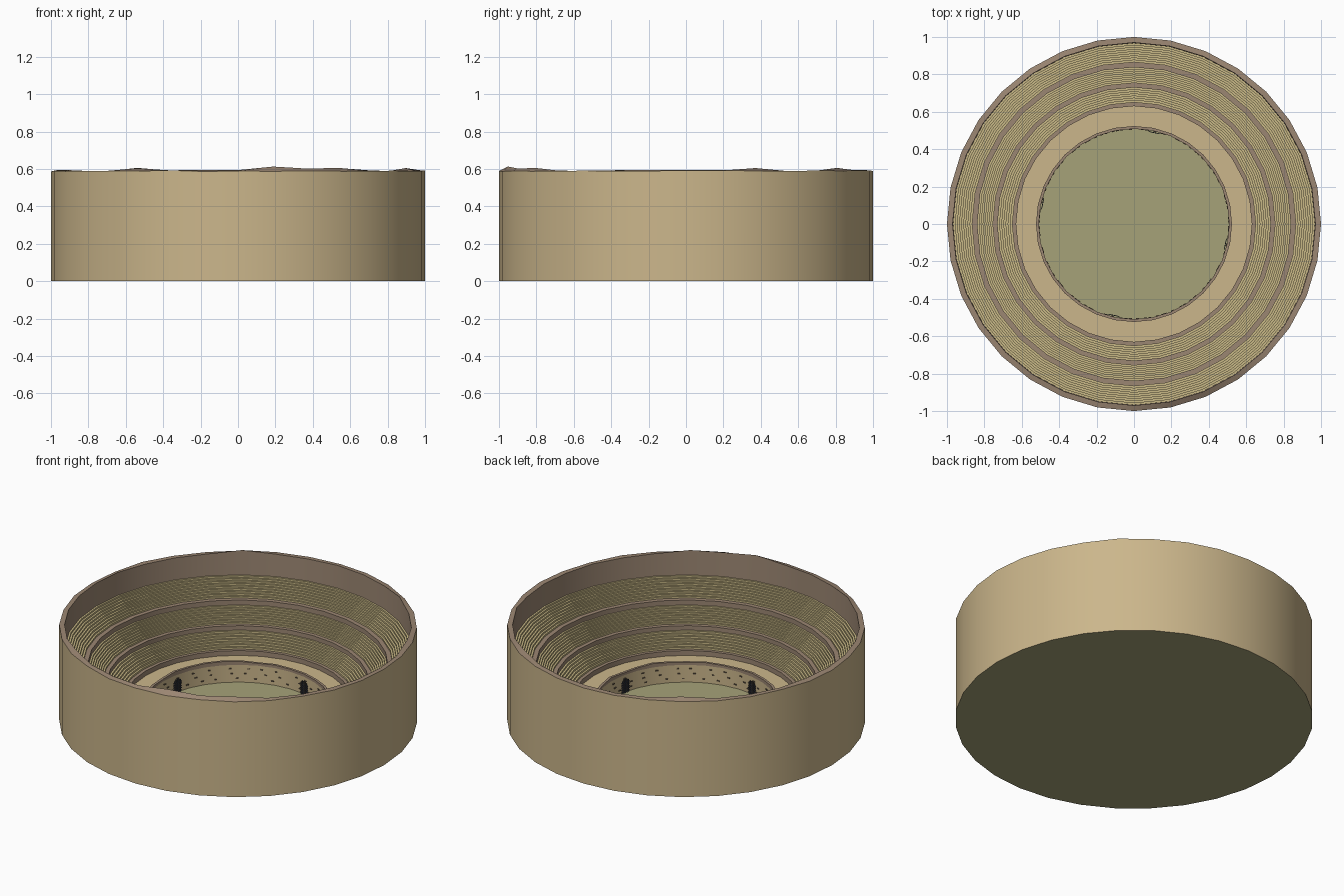
import bpy, bmesh, math, random
from mathutils import Matrix, Vector

if "Cube" in bpy.data.objects:
    bpy.data.objects.remove(bpy.data.objects["Cube"])

random.seed(4)
SIDES = 32


def material(name, rgb):
    m = bpy.data.materials.new(name)
    m.diffuse_color = (*rgb, 1)
    m.use_nodes = True
    m.node_tree.nodes["Principled BSDF"].inputs["Base Color"].default_value = m.diffuse_color
    return m


TAN = material("sandstone", (0.60, 0.47, 0.26))
BROWN = material("brown_stone", (0.33, 0.24, 0.17))
SEAT = material("seat_stone", (0.58, 0.48, 0.24))
SAND = material("arena_ground", (0.38, 0.36, 0.19))
IRON = material("iron", (0.03, 0.035, 0.05))
DARK = material("dark_stone", (0.12, 0.09, 0.06))


def finish(name, bm, mats, smooth=True):
    bm.normal_update()
    mesh = bpy.data.meshes.new(name)
    bm.to_mesh(mesh)
    bm.free()
    ob = bpy.data.objects.new(name, mesh)
    bpy.context.collection.objects.link(ob)
    for m in mats:
        mesh.materials.append(m)
    if smooth:
        bpy.context.view_layer.objects.active = ob
        ob.select_set(True)
        bpy.ops.object.shade_smooth_by_angle(angle=math.radians(30))
        ob.select_set(False)
    return ob


def revolve(name, profile, mats, slots=None, bumps=None):
    """Sweep an (r, z) profile round z; bumps = {point index: {side: lift}}."""
    bm = bmesh.new()
    rings = []
    for i, (r, z) in enumerate(profile):
        ring = []
        for k in range(SIDES):
            a = 2 * math.pi * k / SIDES
            lift = (bumps or {}).get(i, {}).get(k, 0)
            ring.append(bm.verts.new((r * math.cos(a), r * math.sin(a), z + lift)))
        rings.append(ring)
    for i in range(len(rings) - 1):
        for k in range(SIDES):
            n = (k + 1) % SIDES
            f = bm.faces.new((rings[i][k], rings[i][n], rings[i + 1][n], rings[i + 1][k]))
            f.material_index = slots[i] if slots else 0
    return finish(name, bm, mats)


def disc(name, r, z, mat, up):
    bm = bmesh.new()
    bmesh.ops.create_circle(bm, cap_ends=True, segments=SIDES, radius=r,
                            matrix=Matrix.Rotation(math.pi / SIDES * 0, 4, 'Z'))
    for v in bm.verts:
        v.co.z = z
    bm.normal_update()
    for f in bm.faces:
        if (f.normal.z > 0) != up:
            f.normal_flip()
    finish(name, bm, [mat], False)


# Ground slab and arena floor
disc("base", 1.0, 0.0, SAND, False)
disc("arena_floor", 0.515, 0.006, SAND, True)

# Outer wall with a worn, uneven rim
inner = {k: random.uniform(-0.004, 0.003) for k in range(SIDES)}
inner.update({2: 0.013, 5: 0.013, 11: 0.014, 21: 0.012, 25: 0.021, 27: 0.014, 26: 0.01})
outer = {k: random.uniform(-0.004, 0.003) for k in range(SIDES)}
revolve("outer_wall", [(1, 0), (1, 0.59), (0.97, 0.592), (0.967, 0.455)],
        [TAN, BROWN], [0, 1, 1], {1: outer, 2: inner})


# Seating tiers: brown parapet and ledge, then a flight of steps
def tier(name, r0, z0, wall, ledge, r1, z1, rows):
    prof, slots = [(r0, z0), (r0, z0 + wall), (r0 + ledge, z0 + wall)], [1, 1]
    ra, za = prof[-1]
    dr, dz = (r1 - ra) / rows, (z1 - za) / rows
    for i in range(rows):
        prof += [(ra + i * dr, za + (i + 1) * dz), (ra + (i + 1) * dr, za + (i + 1) * dz)]
        slots += [0, 0]
    revolve(name, prof, [SEAT, BROWN], slots)


tier("lower_seats", 0.63, 0.115, 0.03, 0.02, 0.73, 0.225, 7)
tier("middle_seats", 0.73, 0.225, 0.027, 0.024, 0.838, 0.33, 8)
tier("upper_seats", 0.838, 0.33, 0.03, 0.027, 0.967, 0.455, 9)

# Podium wall round the arena with its parapet and walkway
worn = {k: random.uniform(-0.005, 0.005) for k in range(SIDES)}
revolve("podium_wall", [(0.511, 0.004), (0.511, 0.115)][::-1], [TAN])
revolve("podium_parapet",
        [(0.524, 0.115), (0.524, 0.132), (0.509, 0.132), (0.509, 0.113), (0.513, 0.113)],
        [BROWN], None, {1: worn, 2: worn})
revolve("walkway", [(0.63, 0.115), (0.511, 0.115)], [TAN])


def box(bm, size, loc, rot):
    m = rot @ Matrix.Translation(loc) @ Matrix.Diagonal((*size, 1))
    bmesh.ops.create_cube(bm, size=1, matrix=m)


# Scattered projecting stones on the podium wall
bm = bmesh.new()
for row, z in enumerate((0.03, 0.06, 0.09)):
    for k in range(SIDES):
        a = 2 * math.pi * (k + 0.3 + 0.2 * row) / SIDES + random.uniform(-0.04, 0.04)
        box(bm, (0.008, 0.015, 0.006), Vector((0.508, 0, z)), Matrix.Rotation(a, 4, 'Z'))
finish("podium_stones", bm, [DARK], False)

# Four arched gates with iron grilles
bars, arches = bmesh.new(), bmesh.new()
W, H = 0.03, 0.06
for q in range(4):
    rot = Matrix.Rotation(math.radians(77.5 + 90 * q), 4, 'Z')
    pts = [(W, 0.006)] + [(W * math.cos(t * math.pi / 8), H + W * math.sin(t * math.pi / 8))
                          for t in range(9)] + [(-W, 0.006)]
    face = arches.faces.new([arches.verts.new(rot @ Vector((0.503, y, z))) for y, z in pts])
    face.normal_update()
    if face.normal.dot(face.calc_center_median()) > 0:
        face.normal_flip()
    for i in range(-2, 3):
        y = i * 0.011
        top = H + math.sqrt(W * W - y * y)
        box(bars, (0.004, 0.003, top), Vector((0.5, y, top / 2 + 0.003)), rot)
    for i in range(5):
        box(bars, (0.004, 2 * W, 0.003), Vector((0.5, 0, 0.015 + i * 0.014)), rot)
finish("gate_openings", arches, [DARK], False)
finish("gate_grilles", bars, [IRON], False)
